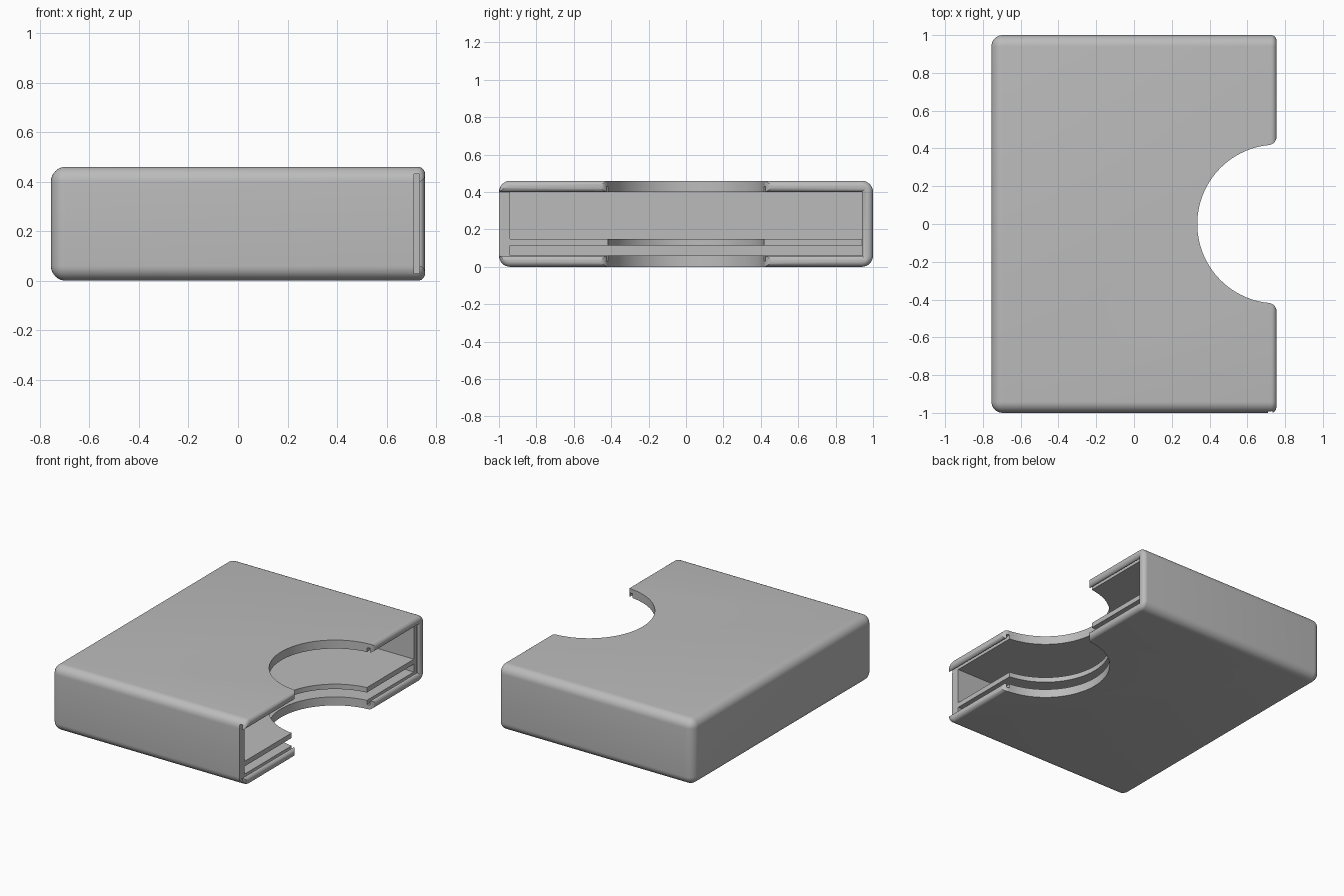
import bpy, bmesh, math
from mathutils import Vector

cube = bpy.data.objects.get("Cube")
if cube:
    bpy.data.objects.remove(cube, do_unlink=True)

# Main sizes
HX, HY, H = 0.755, 1.0, 0.46      # half length, half width, height
WALL, LIP, NOTCH = 0.06, 0.03, 0.42
GROOVE_BACK, GROOVE_FRONT = 0.71, 0.732

grey = bpy.data.materials.new("plain_grey")
grey.use_nodes = True
colour = (0.5, 0.5, 0.5, 1)
grey.diffuse_color = colour
grey.node_tree.nodes["Principled BSDF"].inputs["Base Color"].default_value = colour


def make_object(name, bm):
    bmesh.ops.recalc_face_normals(bm, faces=bm.faces)
    mesh = bpy.data.meshes.new(name)
    bm.to_mesh(mesh)
    bm.free()
    mesh.materials.append(grey)
    obj = bpy.data.objects.new(name, mesh)
    bpy.context.collection.objects.link(obj)
    return obj


def box(lo, hi):
    bm = bmesh.new()
    bmesh.ops.create_cube(bm, size=1)
    lo, hi = Vector(lo), Vector(hi)
    for v in bm.verts:
        v.co = (lo + hi) / 2 + v.co * (hi - lo)
    return bm


def loft(rings):
    """Closed solid through rings of equal point count."""
    bm = bmesh.new()
    loops = [[bm.verts.new(p) for p in ring] for ring in rings]
    n = len(loops[0])
    for a, b in zip(loops, loops[1:]):
        for i in range(n):
            j = (i + 1) % n
            bm.faces.new((a[i], a[j], b[j], b[i]))
    bm.faces.new(loops[0])
    bm.faces.new(loops[-1])
    return bm


# Rounded outer case, with a tighter rounding around the open end
bm = box((-HX, -HY, 0), (HX, HY, H))
def at_open_end(e):
    return all(v.co.x > HX - 0.0001 for v in e.verts)
bmesh.ops.bevel(bm, geom=[e for e in bm.edges if not at_open_end(e)],
                offset=WALL, segments=8, profile=0.5, affect='EDGES')
end_edges = [e for e in bm.edges if at_open_end(e)]
bmesh.ops.bevel(bm, geom=end_edges, offset=LIP, segments=6, profile=0.5, affect='EDGES')
case = make_object("storage_case", bm)

# Two compartments, leaving a thin shelf between them
cutters = []
for name, low, high in (("lower_cavity", WALL, 0.115), ("upper_cavity", 0.15, H - WALL)):
    cutters.append(make_object(name, box((WALL - HX, WALL - HY, low),
                                         (GROOVE_BACK + 0.01, HY - WALL, high))))

# Lid track: a groove behind a rounded lip, running out through the front wall
steps = [(GROOVE_BACK, LIP), (GROOVE_FRONT, LIP), (GROOVE_FRONT, WALL - 0.001)]
for i in range(1, 7):
    a = math.pi / 2 * i / 6
    steps.append((GROOVE_FRONT + (HX - GROOVE_FRONT) * math.sin(a),
                  LIP + LIP * math.cos(a)))
steps.append((HX + 0.05, LIP))
rings = [[(x, -HY - 0.1, d), (x, HY - d, d), (x, HY - d, H - d), (x, -HY - 0.1, H - d)]
         for x, d in steps]
cutters.append(make_object("lid_track", loft(rings)))

# Thumb notch: half circle with rounded outer corners
r = 0.045
cx = HX - r
cy = math.sqrt((NOTCH + r) ** 2 - r ** 2)
touch = math.atan2(cy, -r)
half = [(HX + 0.1, cy)]
start = math.atan2(-cy, r)
for i in range(9):
    a = start * i / 8
    half.append((cx + r * math.cos(a), cy + r * math.sin(a)))
for i in range(1, 25):
    a = touch + (math.pi - touch) * i / 24
    half.append((HX + NOTCH * math.cos(a), NOTCH * math.sin(a)))
outline = half + [(x, -y) for x, y in reversed(half[:-1])]
cutters.append(make_object("thumb_notch", loft(
    [[(x, y, z) for x, y in outline] for z in (-0.1, H + 0.1)])))

# Cut the case, then drop the cutters
bpy.context.view_layer.objects.active = case
for cutter in cutters:
    mod = case.modifiers.new(cutter.name, 'BOOLEAN')
    mod.operation = 'DIFFERENCE'
    mod.solver = 'EXACT'
    mod.object = cutter
    bpy.ops.object.modifier_apply(modifier=mod.name)
    bpy.data.objects.remove(cutter, do_unlink=True)

bpy.ops.object.select_all(action='DESELECT')
case.select_set(True)
bpy.ops.object.shade_smooth_by_angle(angle=math.radians(30))
